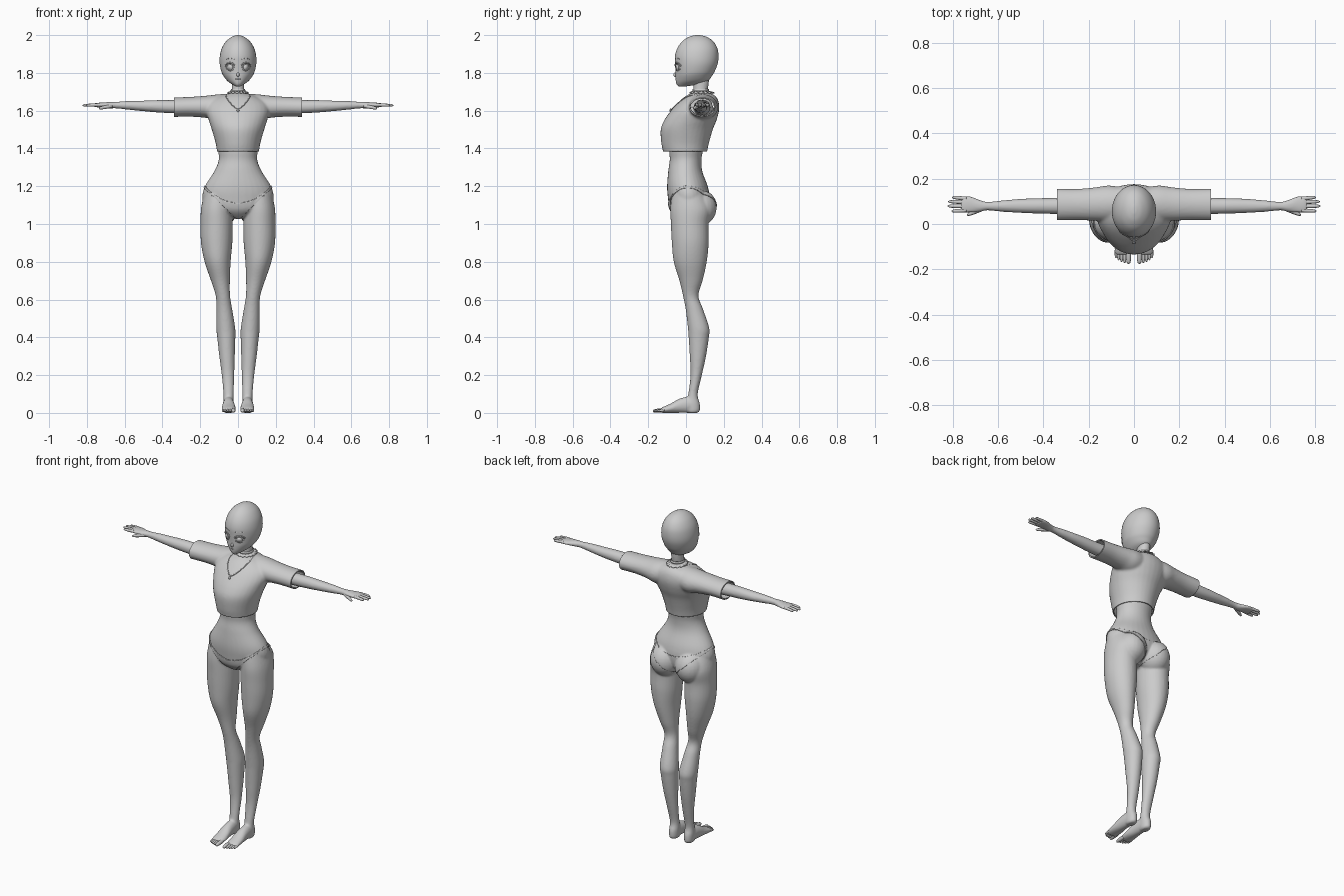
import bpy, bmesh, math
from mathutils import Vector
from mathutils.bvhtree import BVHTree

if "Cube" in bpy.data.objects:
    bpy.data.objects.remove(bpy.data.objects["Cube"])

grey = bpy.data.materials.new("clay grey")
grey.diffuse_color = (0.6, 0.6, 0.6, 1)
grey.use_nodes = True
grey.node_tree.nodes["Principled BSDF"].inputs["Base Color"].default_value = grey.diffuse_color


def loft(bm, axis, rows, side=1, n=32, steps=5, caps=True):
    """Skin ellipses along an axis. Row: (position, centre u, half width u, low v, high v)."""
    rings = []
    for i in range(len(rows) - 1):
        p = [rows[max(0, min(len(rows) - 1, i + k))] for k in (-1, 0, 1, 2)]
        for s in range(steps + (i == len(rows) - 2)):
            f = s / steps
            t, c, r, lo, hi = [
                0.5 * (2 * b + (d - a) * f + (2 * a - 5 * b + 4 * d - e) * f * f
                       + (3 * b - a - 3 * d + e) * f ** 3) for a, b, d, e in zip(*p)]
            ring = []
            for k in range(n):
                g = 2 * math.pi * k / n
                u = c + r * math.cos(g)
                v = (lo + hi) / 2 + (hi - lo) / 2 * math.sin(g)
                co = {'z': (u, v, t), 'x': (t, u, v), 'y': (u, t, v)}[axis]
                ring.append(bm.verts.new((co[0] * side, co[1], co[2])))
            rings.append(ring)
    for a, b in zip(rings, rings[1:]):
        for k in range(n):
            bm.faces.new((a[k], a[(k + 1) % n], b[(k + 1) % n], b[k]))
    if caps:
        bm.faces.new(rings[0])
        bm.faces.new(rings[-1])


def ball(bm, co, size):
    vs = bmesh.ops.create_uvsphere(bm, u_segments=24, v_segments=16, radius=1)['verts']
    for v in vs:
        v.co = Vector([c + s * q for c, s, q in zip(co, size, v.co)])


def make(name, bm, fix=True):
    if fix:
        bmesh.ops.recalc_face_normals(bm, faces=bm.faces)
    me = bpy.data.meshes.new(name)
    bm.to_mesh(me)
    bm.free()
    me.materials.append(grey)
    for p in me.polygons:
        p.use_smooth = True
    ob = bpy.data.objects.new(name, me)
    bpy.context.collection.objects.link(ob)
    return ob


def fuse(ob, voxel, smooth):
    """Melt overlapping lofts into one skin."""
    m = ob.modifiers.new("fuse", 'REMESH')
    m.mode, m.voxel_size, m.use_smooth_shade = 'VOXEL', voxel, True
    m = ob.modifiers.new("soften", 'SMOOTH')
    m.factor, m.iterations = 0.5, smooth
    me = bpy.data.meshes.new_from_object(ob.evaluated_get(bpy.context.evaluated_depsgraph_get()))
    ob.modifiers.clear()
    ob.data = me
    me.materials.clear()
    me.materials.append(grey)


def thicken(ob, t, offset=-1):
    m = ob.modifiers.new("thickness", 'SOLIDIFY')
    m.thickness, m.offset = t, offset


def cord(name, pts, r, cyclic=False):
    cu = bpy.data.curves.new(name, 'CURVE')
    cu.dimensions, cu.bevel_depth, cu.bevel_resolution, cu.use_fill_caps = '3D', r, 2, True
    sp = cu.splines.new('POLY')
    sp.points.add(len(pts) - 1)
    for q, p in zip(sp.points, pts):
        q.co = (*p, 1)
    sp.use_cyclic_u = cyclic
    cu.materials.append(grey)
    bpy.context.collection.objects.link(bpy.data.objects.new(name, cu))


def surface(ob):
    bm = bmesh.new()
    bm.from_mesh(ob.data)
    tree = BVHTree.FromBMesh(bm)
    bm.free()

    def at(x, z, lift=0.0):
        hit = tree.ray_cast(Vector((x, -1, z)), Vector((0, 1, 0)))[0]
        return Vector((x, (hit.y if hit else 0.0) - lift, z))
    return at


# body: trunk, neck, arms, legs and feet
bm = bmesh.new()
loft(bm, 'z', [(1.62, 0, .09, -.02, .14), (1.5, 0, .10, -.07, .11), (1.4, 0, .105, -.088, .092),
               (1.34, 0, .102, -.086, .082), (1.28, 0, .125, -.094, .086), (1.2, 0, .175, -.1, .115),
               (1.14, 0, .188, -.096, .125), (1.08, 0, .165, -.085, .115), (1.045, 0, .08, -.055, .08),
               (1.03, 0, .04, -.03, .05)])
loft(bm, 'z', [(1.6, 0, .06, .01, .15), (1.66, 0, .045, .03, .13), (1.7, 0, .035, .038, .116),
               (1.74, 0, .033, .04, .12), (1.8, 0, .033, .04, .125)])
for s in (1, -1):
    loft(bm, 'x', [(.1, .085, .045, 1.575, 1.66), (.34, .08, .036, 1.586, 1.656), (.42, .08, .034, 1.59, 1.656),
                   (.5, .08, .031, 1.597, 1.653), (.58, .079, .025, 1.605, 1.651), (.645, .079, .019, 1.612, 1.647),
                   (.68, .08, .026, 1.612, 1.646), (.72, .086, .036, 1.617, 1.643), (.75, .086, .038, 1.618, 1.641),
                   (.765, .086, .033, 1.621, 1.637)], s)
    loft(bm, 'z', [(1.16, .1, .08, -.075, .1), (1.08, .112, .084, -.083, .132), (1, .113, .085, -.08, .12),
                   (.9, .113, .083, -.075, .12), (.8, .108, .069, -.065, .11), (.7, .093, .05, -.035, .088),
                   (.62, .08, .038, -.016, .066), (.55, .073, .042, -.002, .09), (.45, .065, .05, .01, .123),
                   (.4, .062, .048, .014, .121), (.3, .058, .041, .02, .106), (.2, .053, .033, .024, .084),
                   (.1, .05, .027, .012, .062), (.05, .05, .028, 0, .073), (.012, .05, .026, 0, .073),
                   (0, .05, .02, .01, .06)], s)
    loft(bm, 'y', [(.065, .05, .016, 0, .05), (.03, .05, .027, 0, .085), (-.03, .05, .032, 0, .077),
                   (-.08, .049, .037, 0, .05), (-.12, .049, .037, 0, .032), (-.137, .049, .032, .002, .022)], s)
    ball(bm, (s * .085, .07, 1.085), (.085, .092, .095))
body = make("body", bm)
fuse(body, .006, 5)

# fingers, thumbs and toes
bm = bmesh.new()


def digit(axis, start, end, c0, c1, z0, z1, r, s):
    rows = []
    for f, k in ((0, .95), (.35, 1), (.7, .9), (.92, .65), (1, .15)):
        c, z = c0 + (c1 - c0) * f, z0 + (z1 - z0) * f
        rows.append((start + (end - start) * f, c, r * k, z - r * k, z + r * k))
    loft(bm, axis, rows, s, n=10, steps=3)


for s in (1, -1):
    for y0, y1, tip in ((.112, .118, .803), (.096, .099, .82), (.078, .079, .823), (.060, .057, .805)):
        digit('x', .74, tip, y0, y1, 1.631, 1.628, .0085, s)
    digit('x', .665, .737, .068, .04, 1.625, 1.612, .010, s)
    for x, tip, r in ((.024, -.176, .0115), (.041, -.172, .008), (.055, -.167, .0075),
                      (.068, -.16, .007), (.079, -.15, .0065)):
        digit('y', -.115, tip, x, x, .015, .010, r, s)
make("fingers_and_toes", bm)

# briefs: a thin shell lifted from the hips
bm = bmesh.new()
bm.from_mesh(body.data)


def in_briefs(c):
    x = min(abs(c.x), .19)
    low = 1.018 + .95 * x
    base = 1.115 + .035 * max(0, min(1, (c.y + .05) / .12))
    return low < c.z < base + (1.208 - base) * (x / .18) ** 2


bmesh.ops.delete(bm, geom=[f for f in bm.faces if not in_briefs(f.calc_center_median())], context='FACES')
for i in range(6):
    bmesh.ops.smooth_vert(bm, verts=[v for v in bm.verts if v.is_boundary], factor=.5,
                          use_axis_x=True, use_axis_y=True, use_axis_z=True)
thicken(make("briefs", bm, False), .004, 1)

# cropped shirt with open hem and sleeves
bm = bmesh.new()
loft(bm, 'z', [(1.35, 0, .105, -.115, .105), (1.385, 0, .111, -.122, .112), (1.43, 0, .119, -.131, .122),
               (1.5, 0, .139, -.134, .142), (1.55, 0, .155, -.115, .162), (1.6, 0, .168, -.08, .175),
               (1.64, 0, .158, -.045, .174), (1.67, 0, .115, -.012, .162), (1.688, 0, .06, .018, .14),
               (1.694, 0, .035, .035, .12)])
for s in (1, -1):
    loft(bm, 'x', [(.04, .09, .07, 1.56, 1.69), (.11, .09, .08, 1.55, 1.686), (.17, .088, .074, 1.562, 1.679),
                   (.25, .086, .069, 1.568, 1.673), (.34, .086, .07, 1.567, 1.67), (.37, .086, .07, 1.567, 1.67)], s)
shirt = make("shirt", bm)
fuse(shirt, .007, 6)
bm = bmesh.new()
bm.from_mesh(shirt.data)
for co, no in (((0, 0, 1.385), (0, 0, -1)), ((.34, 0, 0), (1, 0, 0)), ((-.34, 0, 0), (-1, 0, 0))):
    bmesh.ops.bisect_plane(bm, geom=bm.verts[:] + bm.edges[:] + bm.faces[:], plane_co=co, plane_no=no,
                           clear_outer=True)
bm.to_mesh(shirt.data)
bm.free()
thicken(shirt, .007)

# head with a small nose
bm = bmesh.new()
loft(bm, 'z', [(1.728, 0, .012, -.038, -.005), (1.738, 0, .03, -.049, .06), (1.757, 0, .056, -.054, .115),
               (1.785, 0, .078, -.056, .138), (1.81, 0, .089, -.056, .153), (1.85, 0, .097, -.058, .168),
               (1.89, 0, .096, -.058, .172), (1.93, 0, .086, -.046, .166), (1.965, 0, .065, -.022, .146),
               (1.988, 0, .038, .01, .115), (1.998, 0, .014, .04, .084), (2, 0, .002, .058, .066)], n=48)
ball(bm, (0, -.054, 1.79), (.008, .013, .012))
head = make("head", bm)
on_face = surface(head)

# eyes, lashes, brows and mouth
for s in (1, -1):
    def arc(rx, rz, a, b, n, z=1.83, lift=.001):
        return [on_face(s * (.042 + rx * math.cos(math.radians(a + (b - a) * i / n))),
                        z + rz * math.sin(math.radians(a + (b - a) * i / n)), lift) for i in range(n + 1)]
    cord("eye_rim", arc(.021, .02, 0, 345, 23), .0015, True)
    cord("eyelash", arc(.026, .022, 10, 165, 14, 1.832, .002), .003)
    cord("eyebrow", arc(.026, .012, 35, 150, 10, 1.865), .0017)
    bm = bmesh.new()
    bm.faces.new([bm.verts.new(p) for p in arc(.014, .017, 0, 345, 23, 1.829, .002)])
    thicken(make("iris", bm), .003)
cord("mouth", [on_face(x * .005, 1.768 - .001 * (x % 2), .0005) for x in range(-3, 4)], .0015)

# choker band and its frill
bm = bmesh.new()
loft(bm, 'z', [(1.702, 0, .039, .034, .122), (1.716, 0, .038, .034, .122)], steps=1, caps=False)
thicken(make("choker", bm), .003)
bm = bmesh.new()
loft(bm, 'z', [(1.704, 0, .038, .035, .122), (1.694, 0, .056, .018, .15)], n=64, steps=2, caps=False)
for i, v in enumerate(bm.verts):
    v.co.z += .003 * math.sin(i * math.pi / 2) * (v.co.z < 1.7)
thicken(make("choker_frill", bm), .002)

# necklace chain and pendant resting on the shirt
on_shirt = surface(shirt)
half = [(.064, 1.678), (.06, 1.668), (.052, 1.655), (.042, 1.642), (.03, 1.629), (.016, 1.617), (0, 1.608)]
chain = [on_shirt(-x, z, .002) for x, z in half] + [on_shirt(x, z, .002) for x, z in half[-2::-1]]
cord("necklace", [Vector((-.05, .1, 1.694))] + chain + [Vector((.05, .1, 1.694))], .0028)
bm = bmesh.new()
ball(bm, on_shirt(0, 1.602, .004), (.007, .005, .009))
make("pendant", bm)
